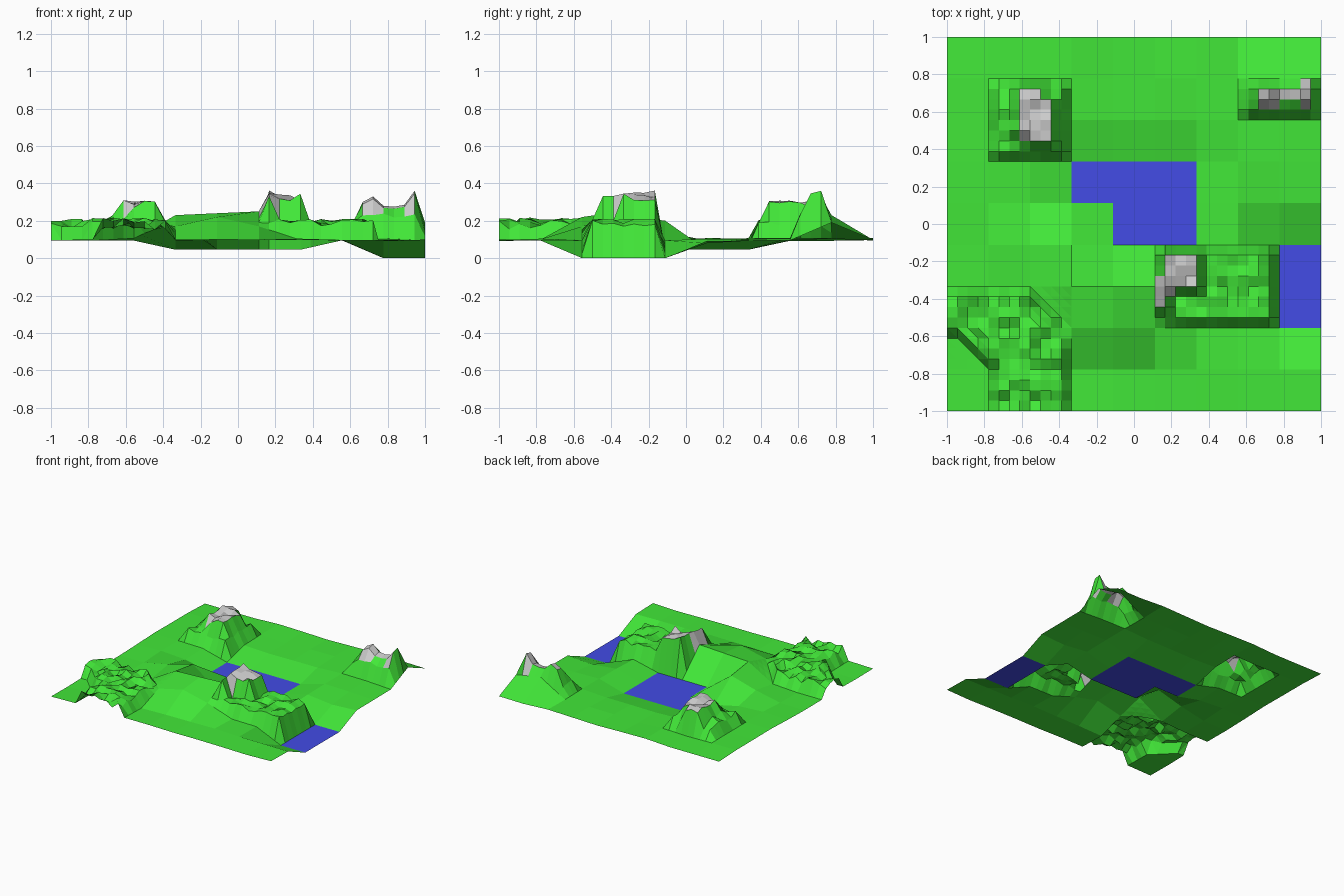
import bpy, random

if "Cube" in bpy.data.objects:
    bpy.data.objects.remove(bpy.data.objects["Cube"])
random.seed(4)
N, F = 9, 4          # coarse cells per side, fine cells per coarse cell


def material(name, col):
    m = bpy.data.materials.new(name)
    m.diffuse_color = (*col, 1)
    m.use_nodes = True
    m.node_tree.nodes["Principled BSDF"].inputs["Base Color"].default_value = m.diffuse_color
    return m


green = material("grass", (0.054, 0.80, 0.040))
blue = material("water", (0.056, 0.072, 0.79))

# coarse ground heights, gently rolling
H = {(i, j): 0.1 + random.uniform(-0.008, 0.008) for i in range(10) for j in range(10)}


def put(i0, i1, j0, j1, z):
    for i in range(i0, i1 + 1):
        for j in range(j0, j1 + 1):
            H[i, j] = z


put(3, 6, 5, 6, 0.045)     # lake bed
put(4, 6, 4, 4, 0.045)
put(8, 9, 2, 4, 0.0)       # side pond
# broad rise between the lake and the hills
H.update({(3, 2): 0.17, (4, 2): 0.22, (5, 2): 0.17, (3, 3): 0.23, (4, 3): 0.24,
          (5, 3): 0.25, (2, 4): 0.14, (3, 4): 0.20, (8, 8): 0.23, (9, 8): 0.19,
          (8, 5): 0.08, (7, 4): 0.095})


def cells(i0, i1, j0, j1):
    return {(i, j) for i in range(i0, i1) for j in range(j0, j1)}


water = cells(3, 6, 5, 6) | cells(4, 6, 4, 5) | cells(8, 9, 2, 4)
m_back_left = cells(1, 3, 6, 8)
m_back_right = cells(7, 9, 7, 8)
m_right = cells(5, 8, 2, 4)
m_corner = cells(0, 3, 0, 3) - {(0, 0)}
mountains = [m_back_left, m_back_right, m_right, m_corner]


def ground(a, b):
    # bilinear coarse height at a fine vertex
    i, j = min(a // F, N - 1), min(b // F, N - 1)
    u, v = a / F - i, b / F - j
    return ((1-u)*(1-v)*H[i, j] + u*(1-v)*H[i+1, j]
            + (1-u)*v*H[i, j+1] + u*v*H[i+1, j+1])


def inside(a, b, region):
    # strictly inside the region
    for i in {(a - 1) // F, a // F}:
        for j in {(b - 1) // F, b // F}:
            if (i, j) not in region and not (region is m_corner and (i < 0 or j < 0)
                                             and (max(i, 0), max(j, 0)) in region):
                return False
    return True


fine = {}
RIDGE = {30: 0.30, 31: 0.33, 32: 0.28, 33: 0.275, 34: 0.285, 35: 0.36}


def height(a, b, region):
    if (a, b) in fine:
        return fine[a, b]
    z = ground(a, b)
    r = random.uniform(-1, 1)
    if inside(a, b, region):
        if region is m_back_left:
            d = min(a - 4, 12 - a, b - 24, 32 - b)
            z = (0, 0.185, 0.215, 0.22, 0.22)[d] + 0.02 * r
            if 7 <= a <= 10 and 26 <= b <= 31 and (a, b) not in ((10, 31), (7, 26)):
                z = 0.29 + 0.02 * r
        elif region is m_back_right:
            z = 0.18 + 0.015 * r
            if a > 29:
                z = {29: 0.23 + 0.015 * r, 30: RIDGE[a] * 0.96, 31: RIDGE[a]}[b]
        elif region is m_right:
            z = 0.19 + 0.02 * r
            if 21 <= a <= 24 and 12 <= b <= 15 or (a, b) in ((21, 11), (21, 10)):
                z = (0.345 if a == 21 else 0.325) + 0.02 * r
        elif a < 4 and 4 <= b < 8:
            z = 0.17 if a + b > 8 else z      # cut corner, outer side
        elif 8 < a and 8 < b:
            z = 0.205 if a + b < 20 else z    # cut corner, inner side
        else:
            z = 0.185 + 0.032 * r
    fine[a, b] = z
    return z


def build(name, faces, mat=None):
    index, verts, polys = {}, [], []
    for f in faces:
        p = []
        for a, b, z in f:
            if (a, b) not in index:
                index[a, b] = len(verts)
                verts.append((-1 + a / 18, -1 + b / 18, z))
            p.append(index[a, b])
        polys.append(p)
    me = bpy.data.meshes.new(name)
    me.from_pydata(verts, [], polys)
    if mat:
        me.materials.append(mat)
    ob = bpy.data.objects.new(name, me)
    bpy.context.collection.objects.link(ob)


QUAD = ((0, 0), (1, 0), (1, 1), (0, 1))


def coarse_face(c):
    return [((c[0]+u)*F, (c[1]+v)*F, H[c[0]+u, c[1]+v]) for u, v in QUAD]


# meadow and water use the large squares
used = set().union(*mountains) | water
meadow = [coarse_face(c) for c in sorted(cells(0, N, 0, N) - used)]
build("meadow", meadow, green)
build("water", [coarse_face(c) for c in sorted(water)], blue)

# hills use the small squares; the high ones are bare rock
slopes, rock = [], []
for region in mountains:
    for ci, cj in sorted(region):
        for a in range(ci * F, ci * F + F):
            for b in range(cj * F, cj * F + F):
                q = [(a+u, b+v, height(a+u, b+v, region)) for u, v in QUAD]
                high = sum(p[2] for p in q) / 4 > 0.262
                target = rock if high else slopes
                if (ci, cj) in ((0, 1), (2, 2)):
                    target += [[q[0], q[1], q[3]], [q[1], q[2], q[3]]]
                else:
                    target.append(q)
build("hill_slopes", slopes, green)
build("rock_peaks", rock)
